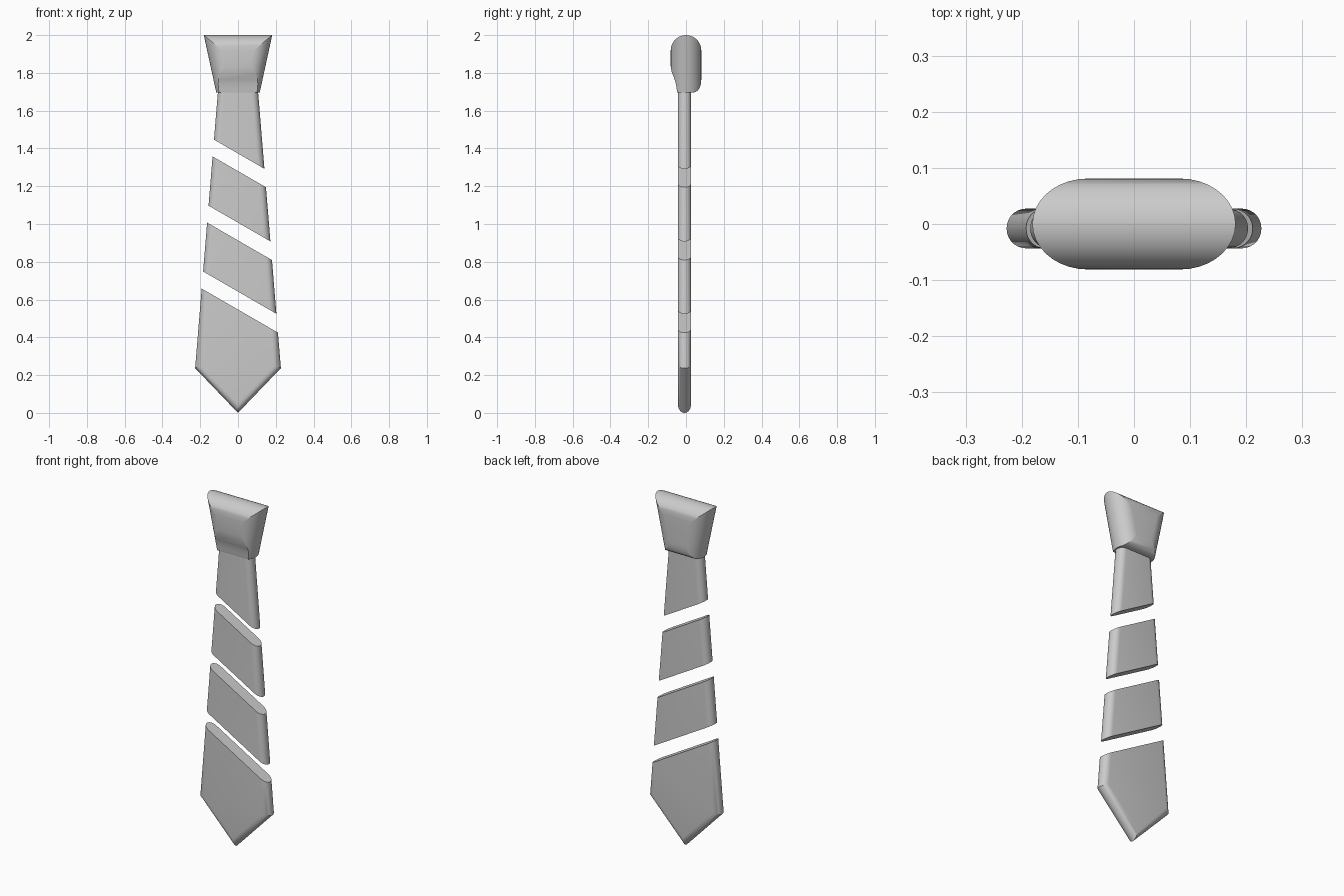
import bpy, bmesh, math
from mathutils import Vector

if "Cube" in bpy.data.objects:
    bpy.data.objects.remove(bpy.data.objects["Cube"])

R = 0.0355            # half thickness of the blade
YC = -0.008           # blade centre in depth
SLANT = math.radians(30)


def finish(bm, name):
    bmesh.ops.remove_doubles(bm, verts=bm.verts, dist=1e-5)
    bmesh.ops.recalc_face_normals(bm, faces=bm.faces)
    mesh = bpy.data.meshes.new(name)
    bm.to_mesh(mesh)
    bm.free()
    ob = bpy.data.objects.new(name, mesh)
    bpy.context.collection.objects.link(ob)
    bpy.ops.object.select_all(action='DESELECT')
    ob.select_set(True)
    bpy.context.view_layer.objects.active = ob
    bpy.ops.object.shade_smooth_by_angle(angle=math.radians(30))


def full_blade():
    # pointed outline, extruded in depth, with fully rounded rims
    outline = [(0, 0), (0.227, 0.237), (0.098, 1.8), (-0.098, 1.8), (-0.227, 0.237)]
    bm = bmesh.new()
    face = bm.faces.new([bm.verts.new((x, YC - R, z)) for x, z in outline])
    ext = bmesh.ops.extrude_face_region(bm, geom=[face])
    moved = [g for g in ext['geom'] if isinstance(g, bmesh.types.BMVert)]
    bmesh.ops.translate(bm, verts=moved, vec=(0, 2 * R, 0))
    bmesh.ops.recalc_face_normals(bm, faces=bm.faces)
    rims = [e for e in bm.edges
            if abs(e.verts[0].co.y - e.verts[1].co.y) < 1e-6
            and min(v.co.z for v in e.verts) < 1.7]
    bmesh.ops.bevel(bm, geom=rims, offset=R * 0.97, segments=7, profile=0.5,
                    affect='EDGES')
    return bm


def cut(bm, z, sign):
    # slanted cut; removes the side the normal points to and caps it
    normal = Vector((math.sin(SLANT), 0, math.cos(SLANT))) * sign
    geom = bm.verts[:] + bm.edges[:] + bm.faces[:]
    bmesh.ops.bisect_plane(bm, geom=geom, plane_co=(0, 0, z), plane_no=normal,
                           clear_outer=True)
    bmesh.ops.holes_fill(bm, edges=[e for e in bm.edges if e.is_boundary], sides=0)


# blade sections separated by slanted gaps: (upper cut, lower cut) at x = 0
sections = {'blade_top': (None, 1.373), 'blade_upper': (1.28, 1.007),
            'blade_lower': (0.913, 0.642), 'blade_tip': (0.547, None)}
for name, (upper, lower) in sections.items():
    bm = full_blade()
    if upper:
        cut(bm, upper, 1)
    if lower:
        cut(bm, lower, -1)
    finish(bm, name)

# knot: stacked sections (height, front depth, back depth)
K = 0.081
levels = [(1.695, -0.046, 0.035), (1.699, -0.047, 0.05), (1.707, -0.048, 0.062),
          (1.72, -0.05, 0.072), (1.74, -0.053, 0.079), (1.765, -0.06, K),
          (1.79, -0.07, K), (1.81, -0.077, K), (1.835, -K, K)]
for i in range(10):
    a = math.radians(90 * i / 9)
    y = max(K * math.cos(a), 0.002)
    levels.append((2 - K + K * math.sin(a), -y, y))

bm = bmesh.new()
N = 16
rings = []
for z, front, back in levels:
    w = 0.115 + (z - 1.695) / 0.305 * 0.066
    side = []
    for i in range(N + 1):
        y = (front + back) / 2 - (back - front) / 2 * math.cos(math.pi * i / N)
        side.append((w - K + math.sqrt(max(K * K - y * y, 0)), y))
    loop = side + [(-x, y) for x, y in reversed(side)]
    rings.append([bm.verts.new((x, y, z)) for x, y in loop])
for lo, hi in zip(rings, rings[1:]):
    for i in range(len(lo)):
        j = (i + 1) % len(lo)
        bm.faces.new((lo[i], lo[j], hi[j], hi[i]))
bm.faces.new(rings[0])
bm.faces.new(rings[-1])
finish(bm, 'knot')
